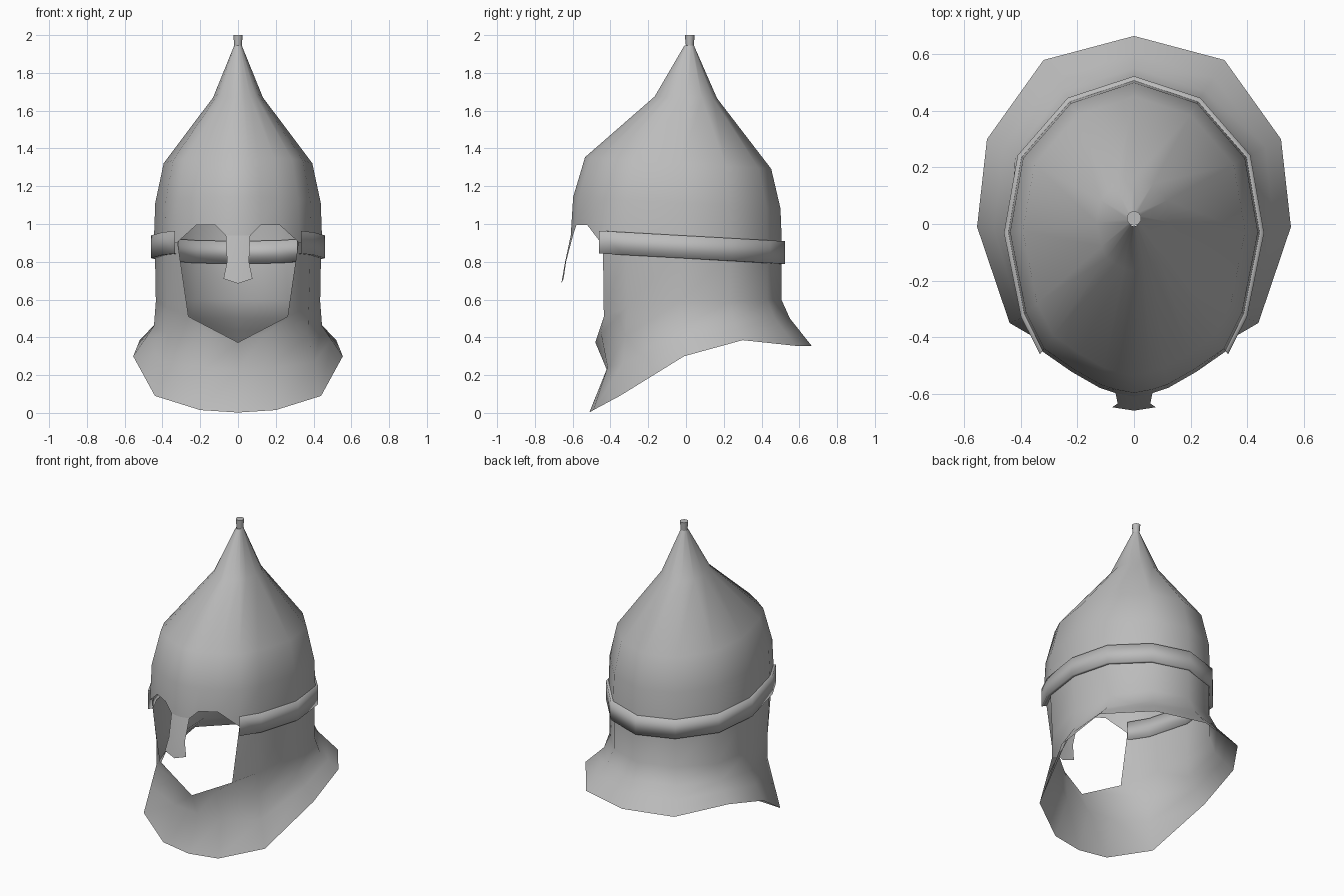
import bpy, bmesh, math
from mathutils import Vector

if "Cube" in bpy.data.objects:
    bpy.data.objects.remove(bpy.data.objects["Cube"])

steel = bpy.data.materials.new("grey steel")
steel.diffuse_color = (0.5, 0.5, 0.5, 1)
steel.use_nodes = True
steel.node_tree.nodes["Principled BSDF"].inputs["Base Color"].default_value = steel.diffuse_color


def finish(name, verts, faces, angle=60):
    me = bpy.data.meshes.new(name)
    me.from_pydata([tuple(v) for v in verts], [], faces)
    ob = bpy.data.objects.new(name, me)
    bpy.context.collection.objects.link(ob)
    bm = bmesh.new()
    bm.from_mesh(me)
    bmesh.ops.remove_doubles(bm, verts=bm.verts, dist=0.0005)
    bmesh.ops.recalc_face_normals(bm, faces=bm.faces)
    bm.to_mesh(me)
    bm.free()
    me.materials.append(steel)
    bpy.ops.object.select_all(action='DESELECT')
    ob.select_set(True)
    bpy.context.view_layer.objects.active = ob
    bpy.ops.object.shade_smooth_by_angle(angle=math.radians(angle))
    return ob


def mirrored_grid(name, columns, angle=60):
    """Skin neighbouring columns of points (None = gap) on both sides of x = 0."""
    verts, faces = [], []
    for s in (1, -1):
        for a, b in zip(columns, columns[1:]):
            for i in range(len(a) - 1):
                quad = [p for p in (a[i], a[i + 1], b[i + 1], b[i]) if p]
                if len(quad) < 3:
                    continue
                n = len(verts)
                verts += [(s * p[0], p[1], p[2]) for p in quad]
                order = list(range(n, n + len(quad)))
                faces.append(order if s > 0 else order[::-1])
    return finish(name, verts, faces, angle)


# Half outline of the skull, from back to brow
plan = [(0, .51), (.228, .435), (.40, .237), (.447, -.03), (.39, -.32),
        (.325, -.45), (.22, -.523), (.12, -.58), (.065, -.598), (0, -.61)]
brow = {5: .90, 6: .995, 7: .995, 8: .94, 9: .94}
CY = .02                                        # spire axis

# Dome: scaled rings with a backward tilt, and brow cut-outs at the rim
rings = [(.045, 1.945, 0), (.295, 1.67, .03), (.88, 1.32, .063), (.98, 1.11, .055)]
dome = []
for j, (x, y) in enumerate(plan):
    col = []
    for s, z, tilt in rings:
        yy = CY + (y - CY) * s
        col.append((x * s, yy, z - tilt * yy))
    col.append((x, y, brow.get(j, .865 - .065 * y)))
    dome.append(col)
mirrored_grid("dome", dome)

# Nose guard hanging from the brow
mirrored_grid("nose_guard", [[(.065, -.598, .94), (.058, -.635, .80), (.077, -.648, .71)],
                             [(0, -.61, .94), (0, -.64, .80), (0, -.66, .685)]])

# Flared neck curtain with a face opening
curtain = [
    [(0, .505, .83), (0, .505, .6), (0, .55, .5), (0, .665, .355)],
    [(.222, .43, .84), (.222, .43, .6), (.25, .47, .5), (.32, .58, .355)],
    [(.392, .235, .85), (.39, .235, .59), (.42, .25, .49), (.52, .30, .385)],
    [(.44, -.03, .87), (.435, -.03, .59), (.445, -.02, .46), (.555, -.01, .30)],
    [(.384, -.32, .89), (.375, -.31, .56), (.37, -.32, .41), (.44, -.35, .09)]]
for col in curtain:                             # extra ring above the hem
    col.insert(3, tuple(Vector(col[2]).lerp(Vector(col[3]), .45)))
curtain += [
    [(.32, -.44, .905), (.262, -.435, .51), (.147, -.45, .42), (.17, -.415, .24), (.20, -.49, .015)],
    [None, None, (0, -.48, .373), (0, -.42, .23), (0, -.512, .002)]]
# the chin gap is bounded by the cheek edge, so drop the unused corner there
curtain[-1][1] = None
verts_gap = curtain[-1]
mirrored_grid("neck_curtain", curtain)

# Raised band around sides and back, open at the face
band = []
for x, y in plan[:6]:
    d = Vector((x, y - CY)).normalized()
    zc = .878 - .057 * y
    section = ((-.02, -.06), (.013, -.06), (.013, .06), (-.02, .06), (-.02, -.06))
    band.append([(x + d.x * o, y + d.y * o, zc + h) for o, h in section])
mirrored_grid("band", band, 100)

# Spire knob
bm = bmesh.new()
bmesh.ops.create_cone(bm, cap_ends=True, segments=10, radius1=.02, radius2=.026, depth=.065)
bmesh.ops.translate(bm, verts=bm.verts, vec=(0, CY, 1.9675))
me = bpy.data.meshes.new("tmp")
bm.to_mesh(me)
bm.free()
finish("spire_knob", [v.co for v in me.vertices], [list(p.vertices) for p in me.polygons])
bpy.data.meshes.remove(me)
